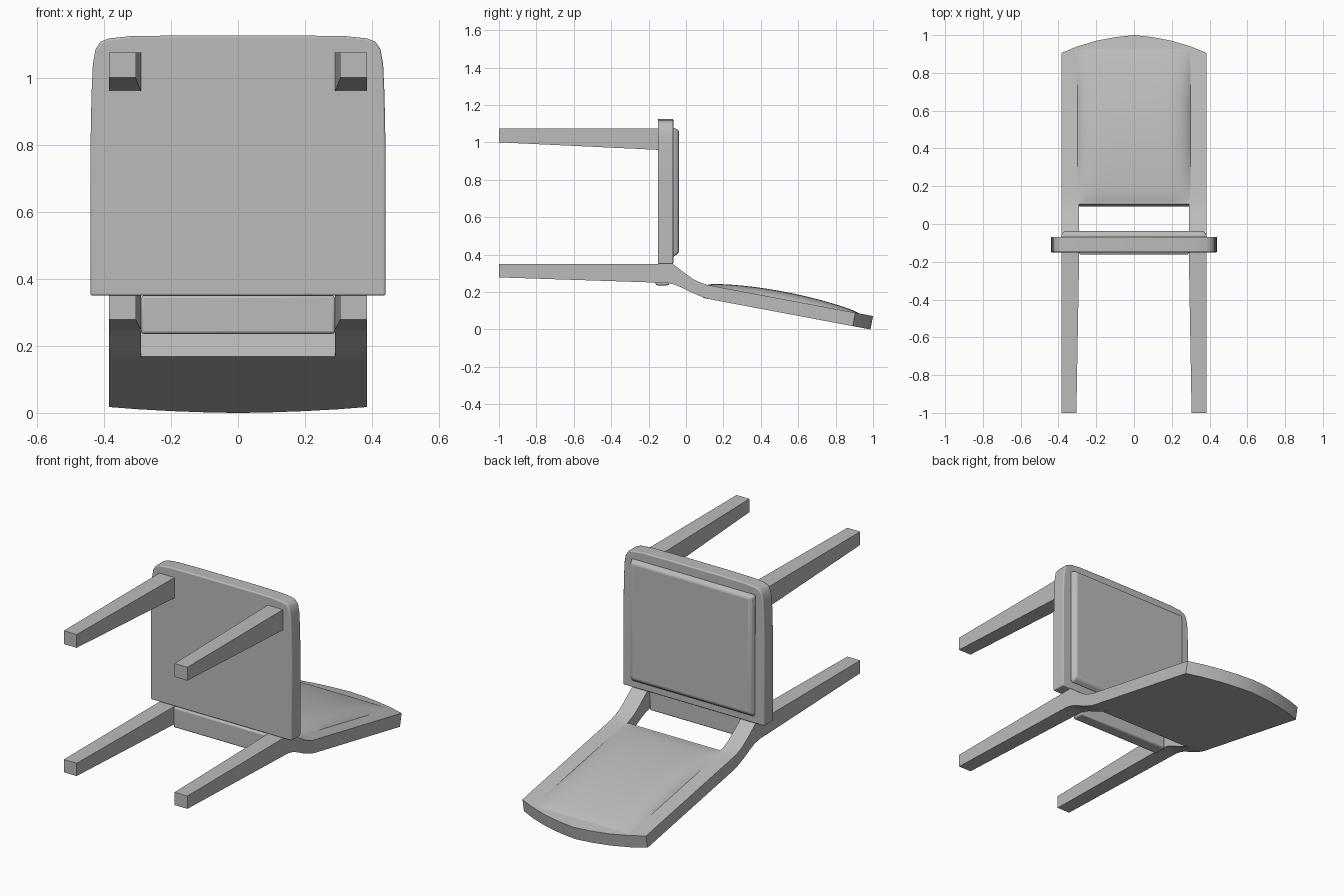
import bpy, bmesh, math

if "Cube" in bpy.data.objects:
    bpy.data.objects.remove(bpy.data.objects["Cube"])

grey = bpy.data.materials.new("warm_grey")
grey.diffuse_color = (0.5, 0.5, 0.5, 1)
grey.use_nodes = True
grey.node_tree.nodes["Principled BSDF"].inputs["Base Color"].default_value = grey.diffuse_color


def finish(name, bm, bevel=0, segments=3, angle=35):
    bmesh.ops.recalc_face_normals(bm, faces=bm.faces)
    me = bpy.data.meshes.new(name)
    bm.to_mesh(me)
    bm.free()
    ob = bpy.data.objects.new(name, me)
    bpy.context.collection.objects.link(ob)
    me.materials.append(grey)
    if bevel:
        mod = ob.modifiers.new("soft_edge", 'BEVEL')
        mod.width, mod.segments = bevel, segments
        mod.limit_method, mod.angle_limit = 'ANGLE', math.radians(50)
    bpy.ops.object.select_all(action='DESELECT')
    bpy.context.view_layer.objects.active = ob
    ob.select_set(True)
    bpy.ops.object.shade_smooth_by_angle(angle=math.radians(angle))
    return ob


def loft(name, ring_a, ring_b, **kw):
    """Closed solid between two matching rings of points."""
    bm = bmesh.new()
    a = [bm.verts.new(p) for p in ring_a]
    b = [bm.verts.new(p) for p in ring_b]
    bm.faces.new(a)
    bm.faces.new(b[::-1])
    n = len(a)
    for i in range(n):
        j = (i + 1) % n
        bm.faces.new((a[i], b[i], b[j], a[j]))
    return finish(name, bm, **kw)


def rect(x0, x1, y, z0, z1):
    return [(x0, y, z0), (x1, y, z0), (x1, y, z1), (x0, y, z1)]


def front_z(y):
    """Height of the sloping front surface of the backrest."""
    return 0.231 - 0.188 * (y - 0.15)


# Seat board with a rounded front edge
half = [(0.44, 0.35), (0.44, 0.80), (0.437, 0.95), (0.433, 1.04), (0.425, 1.085),
        (0.41, 1.107), (0.385, 1.117), (0.32, 1.124), (0.16, 1.126)]
outline = half + [(-x, z) for x, z in reversed(half)]
loft("seat_board", [(x, -0.15, z) for x, z in outline],
     [(x, -0.068, z) for x, z in outline], bevel=0.006)

# Raised seat pad with sloping sides
loft("seat_pad", rect(-0.39, 0.39, -0.07, 0.385, 1.08),
     rect(-0.372, 0.372, -0.037, 0.41, 1.066), bevel=0.012)

# Tapered legs and curved posts, mirrored left and right
OFF_Y, OFF_Z = -0.0135, -0.0715
upper = [(-0.15, 0.35), (-0.07, 0.35), (-0.035, 0.323), (0.0, 0.296), (0.04, 0.268),
         (0.08, 0.249), (0.115, 0.238), (0.15, 0.231)]
lower = [(0.15 + OFF_Y, 0.231 + OFF_Z), (0.105, 0.167), (0.07, 0.18), (0.03, 0.197),
         (-0.02, 0.222), (-0.06, 0.239), (-0.10, 0.248), (-0.15, 0.25)]
for side, s in (("left", -1), ("right", 1)):
    loft("front_leg_" + side, rect(s * 0.305, s * 0.385, -1, 1.0, 1.075),
         rect(s * 0.29, s * 0.385, -0.15, 0.96, 1.075))
    loft("back_leg_" + side, rect(s * 0.305, s * 0.385, -1, 0.278, 0.35),
         rect(s * 0.29, s * 0.385, -0.15, 0.25, 0.35))
    profile = upper + lower
    loft("back_post_" + side, [(s * 0.29, y, z) for y, z in profile],
         [(s * 0.385, y, z) for y, z in profile])

# Rail joining the back legs under the seat
loft("rear_rail", rect(-0.29, 0.29, -0.162, 0.236, 0.35),
     rect(-0.29, 0.29, -0.09, 0.236, 0.35), bevel=0.008, segments=2)

# Backrest plate with arched top edge
crown = [(0.385, 0.905), (0.30, 0.940), (0.20, 0.970), (0.10, 0.989), (0.0, 1.0)]
right = [(0.29, 0.105), (0.29, 0.15), (0.385, 0.15)] + crown
plate = right + [(-x, y) for x, y in reversed(right[:-1])]
loft("backrest", [(x, y, front_z(y)) for x, y in plate],
     [(x, y + OFF_Y, front_z(y) + OFF_Z) for x, y in plate])

# Domed backrest pad
bm = bmesh.new()
NX, NY = 32, 30
rows = []
for j in range(NY + 1):
    t = j / NY
    y = 0.11 + 0.82 * t
    row = []
    for i in range(NX + 1):
        u = math.sin((i / NX - 0.5) * math.pi)
        dome = (1 - abs(u) ** 7) * max(0, math.sin(math.pi * t)) ** 0.65
        row.append(bm.verts.new((0.30 * u, y, front_z(y) - 0.001 + 0.042 * dome)))
    rows.append(row)
for j in range(NY):
    for i in range(NX):
        bm.faces.new((rows[j][i], rows[j][i + 1], rows[j + 1][i + 1], rows[j + 1][i]))
pad = finish("backrest_pad", bm, angle=50)
